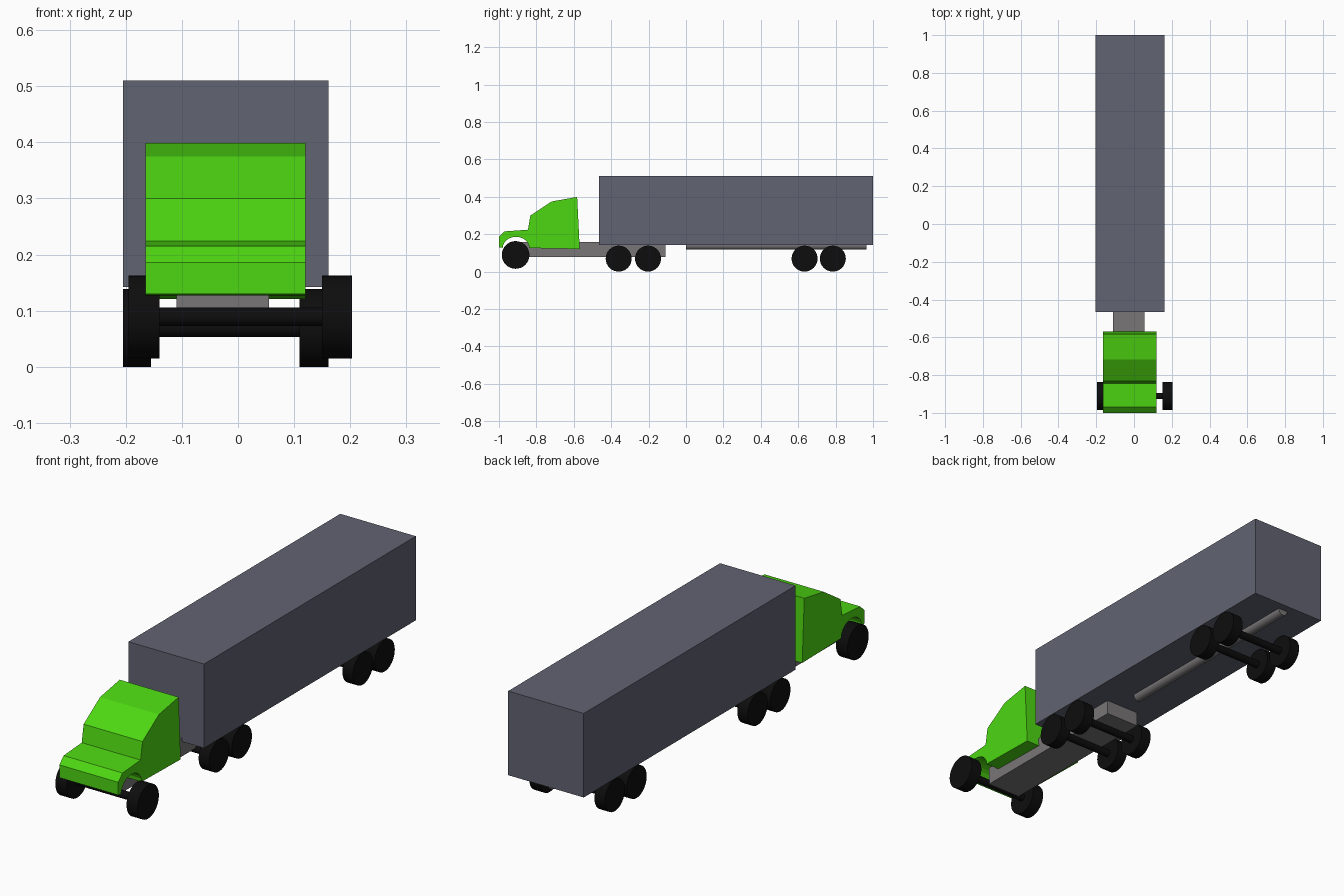
import bpy, bmesh, math
from mathutils import Matrix, Vector

if "Cube" in bpy.data.objects:
    bpy.data.objects.remove(bpy.data.objects["Cube"])


def material(name, rgb):
    m = bpy.data.materials.new(name)
    m.diffuse_color = (*rgb, 1)
    m.use_nodes = True
    m.node_tree.nodes["Principled BSDF"].inputs["Base Color"].default_value = m.diffuse_color
    return m


GREEN = material("cab_green", (0.075, 0.68, 0.006))
SLATE = material("trailer_slate", (0.12, 0.125, 0.165))
BLACK = material("tyre_black", (0.004, 0.004, 0.004))
GREY = material("chassis_grey", (0.19, 0.18, 0.18))


def finish(name, bm, mat, smooth=False):
    bmesh.ops.recalc_face_normals(bm, faces=bm.faces)
    mesh = bpy.data.meshes.new(name)
    bm.to_mesh(mesh)
    bm.free()
    mesh.materials.append(mat)
    ob = bpy.data.objects.new(name, mesh)
    bpy.context.collection.objects.link(ob)
    if smooth:
        bpy.ops.object.select_all(action='DESELECT')
        bpy.context.view_layer.objects.active = ob
        ob.select_set(True)
        bpy.ops.object.shade_smooth_by_angle(angle=math.radians(40))
    return ob


def box(name, lo, hi, mat):
    lo, hi = Vector(lo), Vector(hi)
    bm = bmesh.new()
    bmesh.ops.create_cube(bm, size=1, matrix=Matrix.Translation((lo + hi) / 2)
                          @ Matrix.Diagonal((*(hi - lo), 1)))
    return finish(name, bm, mat)


def rod(name, start, end, radius, mat, sides=32):
    start, end = Vector(start), Vector(end)
    d = end - start
    rot = d.to_track_quat('Z', 'Y').to_matrix().to_4x4()
    bm = bmesh.new()
    bmesh.ops.create_cone(bm, cap_ends=True, segments=sides, radius1=radius,
                          radius2=radius, depth=d.length,
                          matrix=Matrix.Translation((start + end) / 2) @ rot)
    return finish(name, bm, mat, smooth=True)


def extrude_x(name, profile, x0, x1, mat):
    bm = bmesh.new()
    face = bm.faces.new([bm.verts.new((x0, y, z)) for y, z in profile])
    new = bmesh.ops.extrude_face_region(bm, geom=[face], use_keep_orig=True)["geom"]
    bmesh.ops.translate(bm, vec=(x1 - x0, 0, 0),
                        verts=[v for v in new if isinstance(v, bmesh.types.BMVert)])
    return finish(name, bm, mat)


# Cab: side profile with a round wheel arch, extruded across the width
outline = [(-0.98, 0.127), (-1.0, 0.13), (-1.0, 0.186), (-0.97, 0.215),
           (-0.845, 0.224), (-0.832, 0.30), (-0.718, 0.375), (-0.582, 0.399),
           (-0.568, 0.121), (-0.838, 0.126)]
arch = [(-0.909 + 0.071 * math.cos(a), 0.126 + 0.06 * math.sin(a))
        for a in (math.pi * i / 12 for i in range(1, 12))]
extrude_x("cab", outline + arch, -0.165, 0.12, GREEN)

# Trailer body, tractor chassis and the pipe under the trailer
box("trailer_body", (-0.205, -0.465, 0.142), (0.161, 1.0, 0.51), SLATE)
box("tractor_chassis", (-0.11, -0.9, 0.078), (0.055, -0.11, 0.158), GREY)
rod("trailer_underside_pipe", (-0.022, 0, 0.14), (-0.022, 0.965, 0.14), 0.023, GREY)


# Wheel sets: axle with a wheel at each end
def wheel_set(name, y, z, radius, left, right):
    rod(name + "_axle", (left[1] - 0.01, y, z), (right[0] + 0.01, y, z), 0.0165, BLACK, 24)
    for side, (x0, x1) in (("left", left), ("right", right)):
        rod(f"{name}_{side}_wheel", (x0, y, z), (x1, y, z), radius, BLACK)


wheel_set("front", -0.911, 0.089, 0.074, (-0.195, -0.14), (0.15, 0.203))
for name, y in (("drive_1", -0.36), ("drive_2", -0.203),
                ("trailer_1", 0.634), ("trailer_2", 0.785)):
    wheel_set(name, y, 0.0695, 0.0695, (-0.205, -0.155), (0.11, 0.161))
